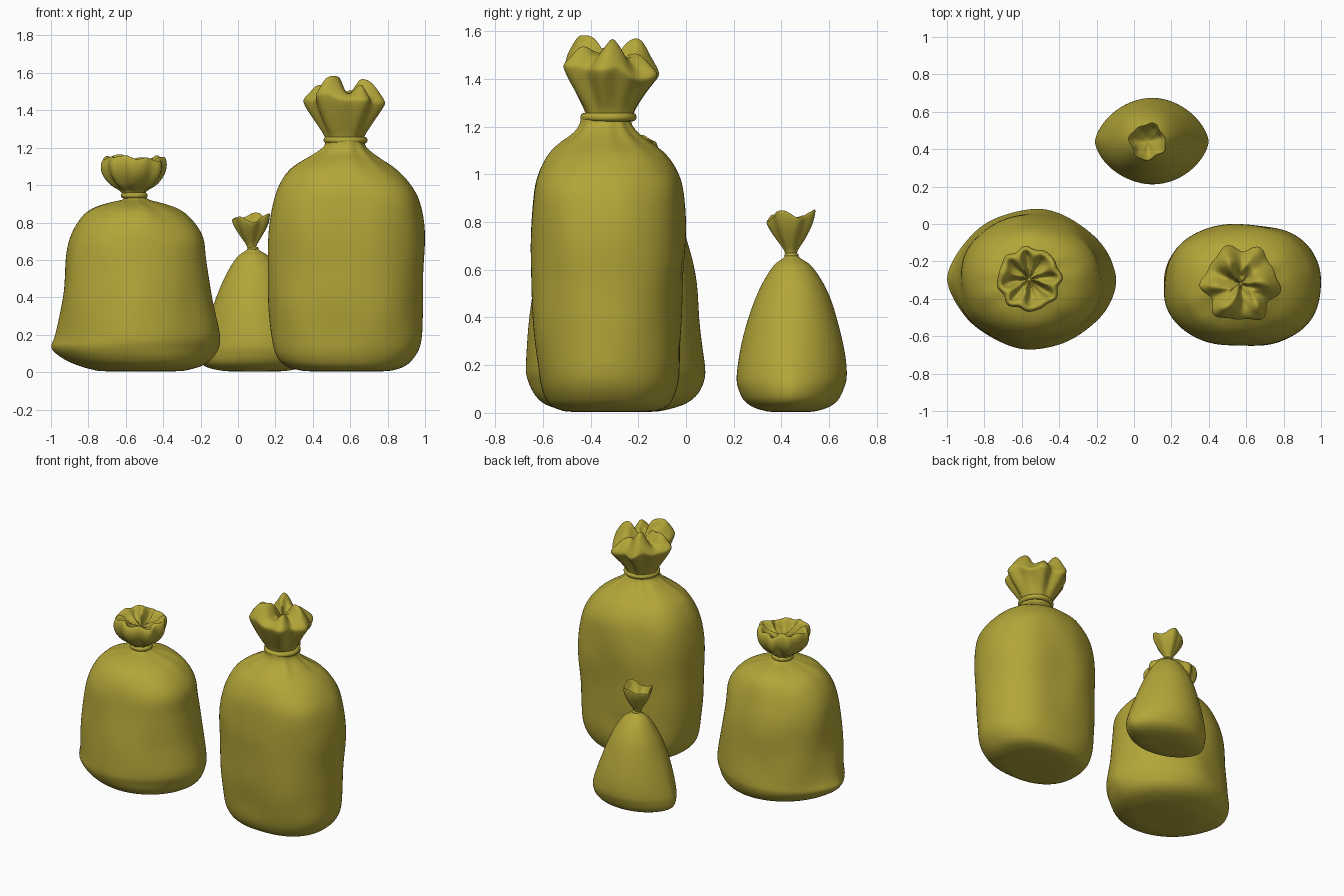
import bpy, bmesh, math
from mathutils import Vector, noise

N = 72
mat = bpy.data.materials.new("olive_plastic")
mat.diffuse_color = (0.45, 0.38, 0.04, 1)


def spow(v, p):
    return math.copysign(abs(v) ** p, v)


def finish(ob):
    ob.data.materials.append(mat)
    for p in ob.data.polygons:
        p.use_smooth = True


def loft(name, rings, cap_z):
    """Skin closed rings, cap both ends with a fan."""
    bm = bmesh.new()
    vs = [[bm.verts.new(p) for p in r] for r in rings]
    for a, b in zip(vs, vs[1:]):
        for i in range(N):
            j = (i + 1) % N
            bm.faces.new((a[i], a[j], b[j], b[i]))
    for ring, z, flip in ((vs[0], cap_z[0], True), (vs[-1], cap_z[1], False)):
        c = sum((v.co for v in ring), Vector()) / N
        m = bm.verts.new((c.x, c.y, z))
        for i in range(N):
            f = (ring[i], ring[(i + 1) % N], m)
            bm.faces.new(f[::-1] if flip else f)
    me = bpy.data.meshes.new(name)
    bm.to_mesh(me)
    bm.free()
    ob = bpy.data.objects.new(name, me)
    bpy.context.collection.objects.link(ob)
    ob.modifiers.new("smooth", 'SUBSURF').levels = 1
    ob.modifiers["smooth"].render_levels = 1
    finish(ob)


def cat(a, b, c, d, t):
    return 0.5 * (2*b + (c-a)*t + (2*a-5*b+4*c-d)*t*t + (3*b-a-3*c+d)*t**3)


def resample(rows, k=3):
    out = []
    for i in range(len(rows) - 1):
        q = [rows[max(0, min(len(rows) - 1, i + o))] for o in (-1, 0, 1, 2)]
        out += [[cat(*c, s / k) for c in zip(*q)] for s in range(k)]
    return out + [rows[-1]]


def sack(name, rows, pleats, dent, seed):
    """Body rows: z, x min, x max, y min, y max, corner exponent, pleat depth."""
    rings = []
    for z, x0, x1, y0, y1, e, w in resample(rows):
        ring = []
        for i in range(N):
            a = 2 * math.pi * i / N
            k = 1 + w * (math.sin(pleats*a + seed) + 0.6*math.sin((pleats+4)*a))
            x = (x0+x1)/2 + (x1-x0)/2 * k * spow(math.cos(a), min(e, 1))
            y = (y0+y1)/2 + (y1-y0)/2 * k * spow(math.sin(a), e)
            d = noise.noise(Vector((x*4, y*4, z*3.5 + seed*7))) * dent * min(1, z*5)
            ring.append((x + d*math.cos(a), y + d*math.sin(a), max(z, 0.003)))
        rings.append(ring)
    loft(name, rings, (0.003, rows[-1][0]))


def ruffle(name, cx, cy, rows, n, tilt, seed, cap):
    """Gathered top rows: z, radius, fold depth, height wobble."""
    rings = []
    for z, r, w, h in resample(rows):
        ring = []
        for i in range(N):
            a = 2 * math.pi * i / N
            s = math.sin(n*a + seed) + 0.6*math.sin((n+3)*a + 2*seed)
            k = r * (1 + w * s)
            x, y = k * math.cos(a), k * math.sin(a)
            t = h * (0.6*math.sin(3*a + seed) + 0.5*math.cos(n*a + seed*3))
            t += (tilt[0]*x + tilt[1]*y) * min(1, h * 60)
            t += noise.noise(Vector((x*11, y*11, seed))) * h
            ring.append((cx + x, cy + y, z + t))
        rings.append(ring)
    loft(name, rings, (rows[0][0], cap))


def tie(name, x, y, z, R, r):
    bpy.ops.mesh.primitive_torus_add(location=(x, y, z), major_radius=R, minor_radius=r,
                                     major_segments=48, minor_segments=12)
    ob = bpy.context.object
    ob.name = name
    finish(ob)


# wide left sack
sack("left_sack_body", [
    (0.004, -0.74, -0.30, -0.48, -0.12, 1, 0), (0.03, -0.84, -0.20, -0.58, -0.02, 1.05, 0),
    (0.07, -0.93, -0.14, -0.63, 0.04, 1.15, 0), (0.13, -0.995, -0.105, -0.66, 0.07, 1.25, 0),
    (0.20, -0.97, -0.105, -0.67, 0.075, 1.15, 0), (0.40, -0.94, -0.14, -0.655, 0.06, 1.0, 0),
    (0.60, -0.92, -0.17, -0.635, 0.04, 0.95, 0), (0.72, -0.895, -0.185, -0.61, 0.01, 0.93, 0),
    (0.81, -0.85, -0.24, -0.57, -0.03, 0.95, 0.003), (0.87, -0.79, -0.31, -0.52, -0.08, 1, 0.012),
    (0.905, -0.70, -0.41, -0.44, -0.15, 1, 0.03), (0.925, -0.62, -0.48, -0.37, -0.22, 1, 0.02),
    (0.96, -0.615, -0.495, -0.355, -0.235, 1, 0)], 9, 0.018, 1.3)
tie("left_sack_tie", -0.555, -0.295, 0.945, 0.056, 0.016)
ruffle("left_sack_ruffle", -0.56, -0.295, [
    (0.945, 0.055, 0.02, 0), (0.97, 0.07, 0.05, 0), (1.0, 0.115, 0.06, 0.002),
    (1.05, 0.155, 0.05, 0.005), (1.10, 0.17, 0.045, 0.008), (1.14, 0.162, 0.05, 0.012),
    (1.145, 0.14, 0.08, 0.014), (1.11, 0.11, 0.14, 0.03), (1.09, 0.07, 0.15, 0.035),
    (1.08, 0.03, 0.1, 0.02)], 8, (0, 0), 0.7, 1.07)

# tall right sack
sack("right_sack_body", [
    (0.004, 0.36, 0.80, -0.50, -0.14, 0.9, 0), (0.025, 0.27, 0.88, -0.56, -0.08, 0.85, 0),
    (0.07, 0.215, 0.935, -0.595, -0.05, 0.85, 0), (0.15, 0.185, 0.975, -0.62, -0.03, 0.85, 0),
    (0.30, 0.17, 0.985, -0.635, -0.02, 0.85, 0), (0.50, 0.165, 0.995, -0.645, -0.012, 0.85, 0),
    (0.70, 0.165, 0.995, -0.648, -0.005, 0.83, 0), (0.90, 0.19, 0.975, -0.645, -0.01, 0.82, 0),
    (1.0, 0.22, 0.925, -0.625, -0.03, 0.85, 0), (1.08, 0.275, 0.85, -0.58, -0.08, 0.9, 0.005),
    (1.13, 0.35, 0.78, -0.525, -0.14, 1, 0.015), (1.17, 0.42, 0.725, -0.465, -0.19, 1, 0.025),
    (1.21, 0.47, 0.685, -0.435, -0.22, 1, 0.015), (1.25, 0.475, 0.68, -0.43, -0.225, 1, 0)],
    9, 0.018, 2.4)
tie("right_sack_tie", 0.575, -0.325, 1.24, 0.1, 0.018)
ruffle("right_sack_ruffle", 0.57, -0.32, [
    (1.24, 0.098, 0.01, 0), (1.27, 0.108, 0.03, 0), (1.32, 0.135, 0.06, 0.002),
    (1.38, 0.17, 0.08, 0.008), (1.43, 0.197, 0.085, 0.016), (1.455, 0.195, 0.09, 0.02),
    (1.49, 0.165, 0.11, 0.03), (1.52, 0.13, 0.15, 0.04), (1.525, 0.09, 0.18, 0.04),
    (1.49, 0.05, 0.15, 0.035), (1.47, 0.02, 0.1, 0.02)], 6, (-0.05, -0.12), 1.9, 1.46)

# small pear-shaped sack at the back
sack("small_sack_body", [
    (0.004, -0.06, 0.24, 0.35, 0.53, 1.1, 0), (0.02, -0.15, 0.33, 0.29, 0.59, 1.2, 0),
    (0.05, -0.20, 0.385, 0.245, 0.635, 1.25, 0), (0.10, -0.208, 0.40, 0.22, 0.66, 1.25, 0),
    (0.16, -0.195, 0.385, 0.212, 0.672, 1.2, 0), (0.30, -0.155, 0.33, 0.235, 0.655, 1.1, 0),
    (0.45, -0.10, 0.265, 0.28, 0.615, 1, 0), (0.55, -0.05, 0.215, 0.325, 0.57, 1, 0),
    (0.62, 0.0, 0.165, 0.37, 0.52, 1, 0.008), (0.65, 0.045, 0.115, 0.41, 0.475, 1, 0.015),
    (0.67, 0.055, 0.105, 0.418, 0.465, 1, 0)], 8, 0.007, 0.6)
tie("small_sack_tie", 0.08, 0.442, 0.662, 0.022, 0.008)
ruffle("small_sack_ruffle", 0.073, 0.44, [
    (0.66, 0.022, 0, 0), (0.685, 0.03, 0.04, 0), (0.73, 0.058, 0.07, 0.002),
    (0.78, 0.085, 0.07, 0.008), (0.82, 0.097, 0.07, 0.018), (0.827, 0.09, 0.07, 0.018),
    (0.79, 0.072, 0.07, 0.012), (0.765, 0.045, 0.06, 0.008), (0.75, 0.02, 0.05, 0.003)],
    4, (0.05, 0.12), 2.8, 0.745)
